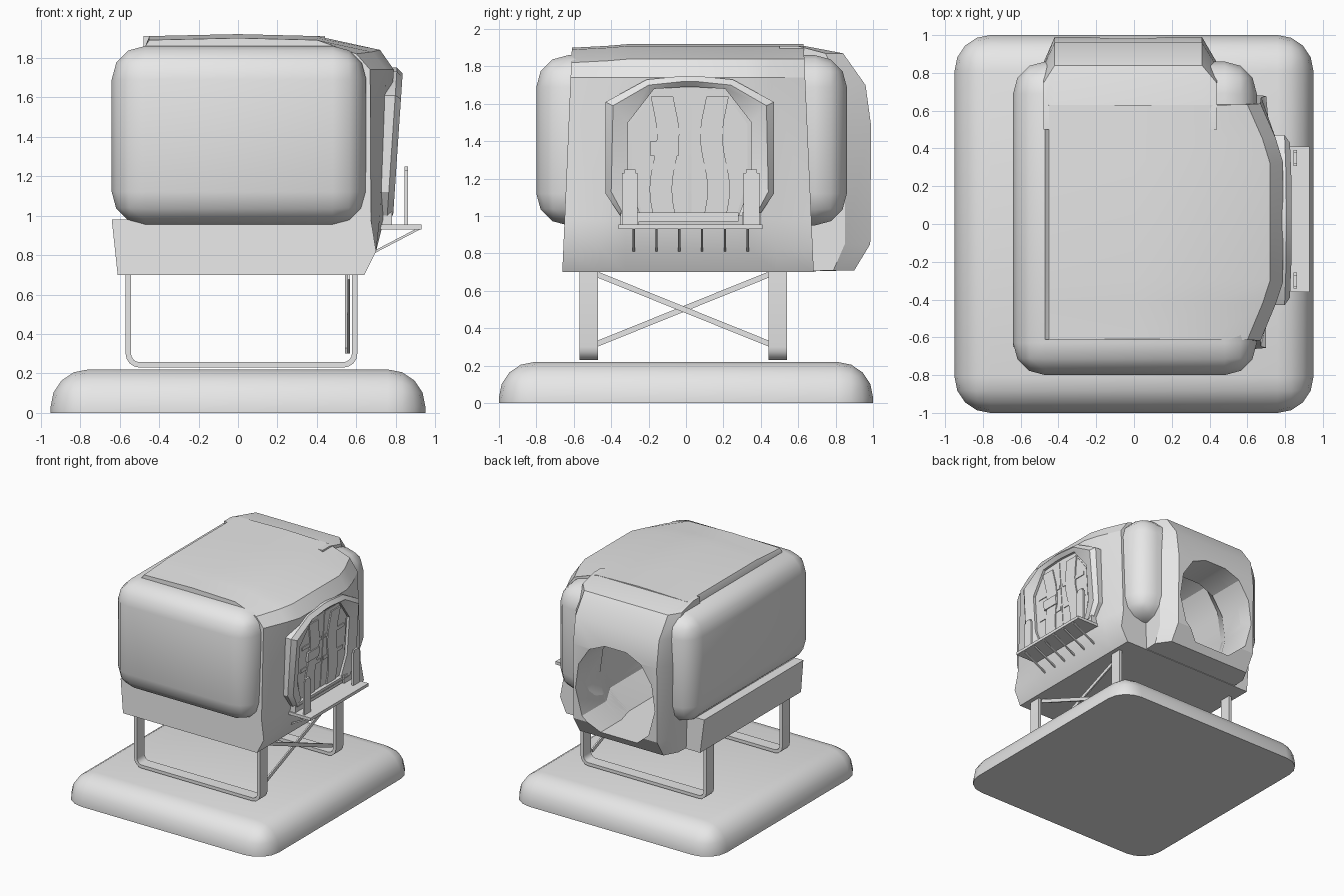
import bpy, bmesh
from math import sin, cos, pi, radians
from mathutils import Vector

if "Cube" in bpy.data.objects:
    bpy.data.objects.remove(bpy.data.objects["Cube"])

grey = bpy.data.materials.new("plain_grey")
grey.use_nodes = True
grey.diffuse_color = (0.8, 0.8, 0.8, 1)
grey.node_tree.nodes["Principled BSDF"].inputs["Base Color"].default_value = (0.8, 0.8, 0.8, 1)


def finish(name, bm):
    """Turn a bmesh into a shaded object."""
    bmesh.ops.recalc_face_normals(bm, faces=bm.faces)
    mesh = bpy.data.meshes.new(name)
    bm.to_mesh(mesh)
    bm.free()
    mesh.materials.append(grey)
    obj = bpy.data.objects.new(name, mesh)
    bpy.context.collection.objects.link(obj)
    return obj


def loft(name, rings, cap=True, loop=False):
    """Skin a list of equal closed rings."""
    bm = bmesh.new()
    rows = [[bm.verts.new(p) for p in ring] for ring in rings]
    n = len(rows[0])
    pairs = list(zip(rows, rows[1:])) + ([(rows[-1], rows[0])] if loop else [])
    for a, b in pairs:
        for i in range(n):
            j = (i + 1) % n
            bm.faces.new((a[i], a[j], b[j], b[i]))
    if cap and not loop:
        bm.faces.new(rows[0])
        bm.faces.new(rows[-1])
    return finish(name, bm)


def box(name, low, high, bevel=0, segments=3, keep_bottom=False):
    bm = bmesh.new()
    bmesh.ops.create_cube(bm, size=1)
    low, high = Vector(low), Vector(high)
    for v in bm.verts:
        v.co = (low + high) / 2 + v.co * (high - low)
    if bevel:
        edges = [e for e in bm.edges
                 if not keep_bottom or any(v.co.z > low.z + 0.001 for v in e.verts)]
        bmesh.ops.bevel(bm, geom=edges, offset=bevel, segments=segments,
                        profile=0.5, affect='EDGES')
    return finish(name, bm)


def beam(name, start, end, width, depth):
    """Square bar between two points."""
    start, end = Vector(start), Vector(end)
    along = (end - start).normalized()
    side = along.cross(Vector((0, 1, 0)) if abs(along.y) < 0.5 else Vector((1, 0, 0))).normalized()
    other = along.cross(side)
    corners = [side * a * width / 2 + other * b * depth / 2
               for a, b in ((-1, -1), (1, -1), (1, 1), (-1, 1))]
    return loft(name, [[p + c for c in corners] for p in (start, end)])


# Base pad and rounded cabin
pad = box("base_pad", (-0.95, -1, 0), (0.95, 1, 0.22), 0.19, 4, True)
for v in pad.data.vertices:
    v.co.z = max(v.co.z, 0)
cabin = box("rounded_cabin", (-0.64, -0.8, 0.95), (0.65, 0.86, 1.86), 0.17, 3)


# Outer hull wrapped over the cabin, bulging towards the door side
def hull_ring(y, s, top):
    pts = [(-0.61, 0.7), (-0.64, 0.98), (-0.47, 0.98), (-0.47, 1.86), (-0.45, top),
           (0, top + 0.01), (0.4, top), (0.72 + s, top - 0.07), (0.79 + s, 1.74),
           (0.74 + s * 0.55, 0.98), (0.70, 0.82), (0.64, 0.7)]
    return [(x, y * (1 + 0.07 * (1.9 - z)), z) for x, z in pts]


hull = loft("hull", [hull_ring(*r) for r in (
    (-0.61, -0.12, 1.89), (-0.42, -0.04, 1.9), (-0.3, 0, 1.91),
    (0.32, 0, 1.91), (0.45, -0.04, 1.91), (0.63, -0.12, 1.91))])


# Rear tunnel with chamfered sides
def tunnel_ring(x, inset):
    pts = [(0.5, 0.7), (0.5, 1.91), (0.63, 1.91), (0.84, 1.87), (0.96, 1.7),
           (0.99, 1.48), (0.985, 0.85), (0.9, 0.71)]
    return [(x, y - inset * max(0, (y - 0.5) / 0.5), z) for y, z in pts]


tunnel = loft("rear_tunnel", [tunnel_ring(*r) for r in (
    (-0.48, 0.14), (-0.42, 0), (0.36, 0), (0.44, 0.14))])


# Rear opening and hollow interior
def opening_ring(y, grow):
    half = [(0.17, 0), (0.31, 0.12), (0.37, 0.34), (0.34, 0.55), (0.24, 0.7), (0.1, 0.76)]
    pts = half + [(-x, z) for x, z in reversed(half)]
    return [(-0.03 + x * grow, y, 0.77 + z * grow) for x, z in pts]


cutter = loft("opening_cutter", [opening_ring(*r) for r in (
    (-0.52, 1.25), (0.5, 1.25), (0.66, 1), (1.1, 1))])
cutter.hide_render = True
for target in (cabin, hull, tunnel):
    mod = target.modifiers.new("opening", 'BOOLEAN')
    mod.operation = 'DIFFERENCE'
    mod.solver = 'EXACT'
    mod.object = cutter
    bpy.context.view_layer.objects.active = target
    bpy.ops.object.modifier_apply(modifier=mod.name)
bpy.data.objects.remove(cutter)

# Interior slats on the far wall
for i in range(7):
    z = 0.92 + i * 0.09
    box(f"interior_slat_{i}", (-0.4, -0.53, z), (0.34, -0.44, z + 0.04))


# Door side: everything follows the leaning wall
def on_door(y, z, d):
    return Vector((0.74 + 0.067 * (z - 0.98) + d, y, z))


def door_outline(half):
    pts = half + [(-y, z) for y, z in reversed(half)]
    return [(0.02 + y, z) for y, z in pts]


def door_plate(name, pts, d0, d1):
    return loft(name, [[on_door(y, z, d) for y, z in pts] for d in (d0, d1)])


outer = door_outline([(0.37, 1.0), (0.45, 1.12), (0.45, 1.61), (0.23, 1.73), (0.03, 1.75)])
ridge = door_outline([(0.35, 1.0), (0.42, 1.13), (0.41, 1.59), (0.22, 1.7), (0.03, 1.72)])
inner = door_outline([(0.26, 1.0), (0.33, 1.18), (0.33, 1.5), (0.19, 1.68), (0.03, 1.69)])
loft("door_frame", [[on_door(y, z, d) for y, z in ring] for ring, d in (
    (outer, -0.06), (outer, 0.015), (ridge, 0.045), (inner, 0.02), (inner, -0.06))], loop=True)

rows = [1.02 + 0.62 * i / 10 for i in range(11)]
for name, s in (("right", -1), ("left", 1)):
    leaf = [(0.01, 1.0), (0.25, 1.0), (0.31, 1.2), (0.31, 1.49), (0.18, 1.67), (0.01, 1.67)]
    door_plate(f"door_leaf_{name}", [(0.02 + s * y, z) for y, z in leaf], -0.03, 0.004)
    wave = [(0.075 + 0.02 * sin((z - 1) * 11), z) for z in rows]
    wave += [(0.195 + 0.02 * sin((z - 1) * 11), z) for z in reversed(rows)]
    door_plate(f"door_wave_panel_{name}", [(0.02 + s * y, z) for y, z in wave], 0, 0.014)
    for z in (1.25, 1.44):
        bar = [(0.02, z), (0.28, z), (0.28, z + 0.03), (0.02, z + 0.03)]
        door_plate(f"door_rail_{name}", [(0.02 + s * y, c) for y, c in bar], 0, 0.01)
door_plate("door_handle_plate", [(-0.19, 1.32), (-0.04, 1.32), (-0.04, 1.4), (-0.19, 1.4)], 0, 0.022)
box("door_sill", (0.7, -0.25, 0.97), (0.78, 0.28, 1.02))

# Balcony with end posts and struts
box("balcony_deck", (0.7, -0.36, 0.93), (0.93, 0.41, 0.955))
for name, y in (("right", -0.3), ("left", 0.35)):
    box(f"balcony_post_{name}", (0.845, y - 0.042, 0.95), (0.862, y + 0.042, 1.23))
    box(f"balcony_post_cap_{name}", (0.845, y - 0.03, 1.23), (0.862, y + 0.03, 1.25))
    box(f"door_foot_{name}", (0.73, y - 0.05, 0.955), (0.78, y + 0.05, 1.02))
for i in range(6):
    y = -0.28 + i * 0.122
    beam(f"balcony_strut_{i}", (0.92, y, 0.935), (0.68, y, 0.81), 0.012, 0.012)


# Leg frames: rounded U loops
def u_path(x0, x1, z0, r):
    pts = [(x0, 0.72)]
    for cx, start in ((x0 + r, pi), (x1 - r, 1.5 * pi)):
        for i in range(5):
            a = start + i * pi / 8
            pts.append((cx + r * cos(a), z0 + r + r * sin(a)))
    return pts + [(x1, 0.72)]


for name, y in (("front", -0.52), ("rear", 0.49)):
    out, inn = u_path(-0.57, 0.605, 0.23, 0.07), u_path(-0.543, 0.578, 0.257, 0.045)
    loft(f"{name}_leg_frame", [
        [(a[0], y - 0.05, a[1]), (a[0], y + 0.05, a[1]), (b[0], y + 0.05, b[1]), (b[0], y - 0.05, b[1])]
        for a, b in zip(out, inn)])

# Crossed braces between the legs
beam("brace_a", (0.562, -0.48, 0.69), (0.562, 0.45, 0.315), 0.03, 0.012)
beam("brace_b", (0.548, -0.48, 0.315), (0.548, 0.45, 0.69), 0.03, 0.012)

# Smooth shading with sharp edges kept
for obj in bpy.context.collection.objects:
    obj.select_set(obj.type == 'MESH')
bpy.context.view_layer.objects.active = cabin
bpy.ops.object.shade_smooth_by_angle(angle=radians(30))
